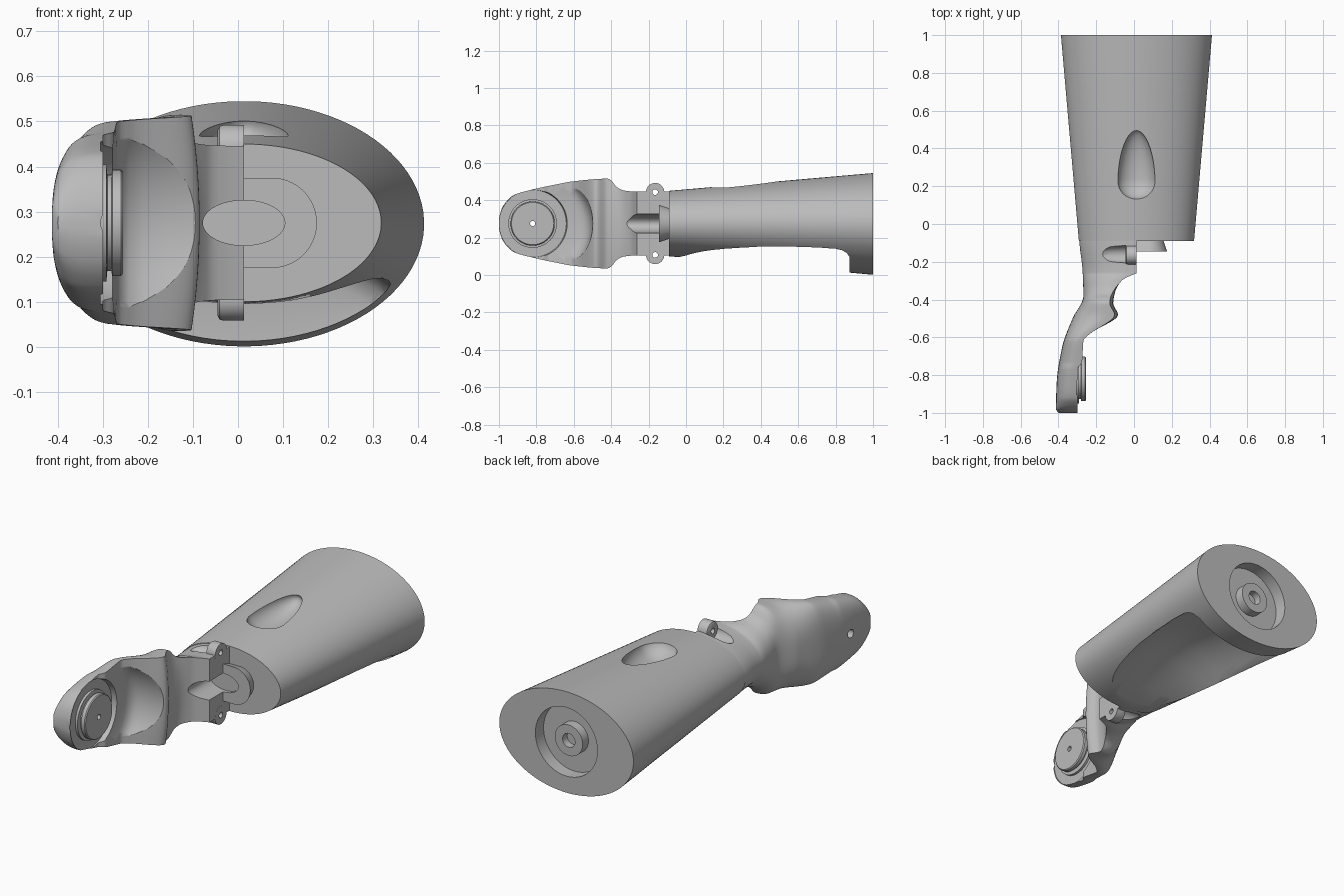
import bpy, bmesh, math
from mathutils import Vector

if "Cube" in bpy.data.objects:
    bpy.data.objects.remove(bpy.data.objects["Cube"])

MID_X, MID_Z, PIVOT_Y = 0.013, 0.275, -0.82

grey = bpy.data.materials.new("plain grey")
grey.use_nodes = True
grey.diffuse_color = (0.5, 0.5, 0.5, 1)
grey.node_tree.nodes["Principled BSDF"].inputs["Base Color"].default_value = (0.5, 0.5, 0.5, 1)


def finish(name, bm):
    bmesh.ops.recalc_face_normals(bm, faces=bm.faces)
    mesh = bpy.data.meshes.new(name)
    bm.to_mesh(mesh)
    bm.free()
    mesh.materials.append(grey)
    obj = bpy.data.objects.new(name, mesh)
    bpy.context.collection.objects.link(obj)
    return obj


def loft(name, rings):
    """Closed skin through rings with equal point counts."""
    bm = bmesh.new()
    rows = [[bm.verts.new(p) for p in ring] for ring in rings]
    count = len(rows[0])
    for a, b in zip(rows, rows[1:]):
        for i in range(count):
            j = (i + 1) % count
            bm.faces.new((a[i], a[j], b[j], b[i]))
    bm.faces.new(rows[0])
    bm.faces.new(rows[-1])
    return finish(name, bm)


def oval(y, rx, rz, cz=MID_Z, straight=0, count=96):
    """Ring across the y axis; straight > 0 makes it a stadium."""
    ring = []
    for i in range(count):
        t = math.tau * (i + 0.5) / count
        shift = math.copysign(straight, math.cos(t))
        ring.append(Vector((MID_X + shift + rx * math.cos(t), y, cz + rz * math.sin(t))))
    return ring


def turned_x(name, profile, cy, cz, count=64):
    """Turned solid around the x axis from (radius, x) pairs."""
    angles = [math.tau * i / count for i in range(count)]
    return loft(name, [[Vector((x, cy + r * math.cos(t), cz + r * math.sin(t))) for t in angles]
                       for r, x in profile])


def cut(target, cutter):
    cutter.hide_render = True
    mod = target.modifiers.new("cut", 'BOOLEAN')
    mod.operation, mod.solver, mod.object = 'DIFFERENCE', 'EXACT', cutter
    bpy.context.view_layer.objects.active = target
    bpy.ops.object.modifier_apply(modifier=mod.name)
    bpy.data.objects.remove(cutter)


def smooth_curve(points):
    """Monotone cubic through (y, value) points."""
    slopes = [(b[1] - a[1]) / (b[0] - a[0]) for a, b in zip(points, points[1:])]
    tangents = [slopes[0]]
    for a, b in zip(slopes, slopes[1:]):
        tangents.append(2 * a * b / (a + b) if a * b > 0 else 0)
    tangents.append(slopes[-1])

    def value(y):
        k = 0
        while k < len(points) - 2 and y > points[k + 1][0]:
            k += 1
        (y0, v0), (y1, v1) = points[k], points[k + 1]
        w = y1 - y0
        t = (y - y0) / w
        return ((1 + 2 * t) * (1 - t) ** 2 * v0 + t * (1 - t) ** 2 * w * tangents[k]
                + t * t * (3 - 2 * t) * v1 + t * t * (t - 1) * w * tangents[k + 1])
    return value


# Tapered oval shell
shell = loft("main_shell", [oval(-0.09, 0.305, 0.175), oval(1, 0.4, 0.272, 0.273)])

# Long hollowed relief on the underside, deepest along the middle
relief = [(-0.2, 0.06), (0, 0.104), (0.1, 0.118), (0.2, 0.13), (0.3, 0.14), (0.4, 0.147),
          (0.55, 0.15), (0.7, 0.145), (0.8, 0.137), (0.835, 0.124), (0.86, 0.1), (0.875, 0.06),
          (0.875, -0.2), (-0.2, -0.2)]
slices = []
for i in range(-24, 25):
    x = 0.025 * i
    ring = []
    for y, z in relief:
        half = 0.3 + 0.1 * (y - 0.5)
        rise = 0.12 * max(0, 1 - (x / half) ** 2) * min(max(y / 0.45, 0), 1)
        ring.append(Vector((MID_X + x, y, z + rise)))
    slices.append(ring)
cut(shell, loft("relief_cutter", slices))

# Egg-shaped dimple on top
bm = bmesh.new()
bmesh.ops.create_uvsphere(bm, u_segments=48, v_segments=32, radius=1)
for v in bm.verts:
    x, y, z = v.co
    v.co = (MID_X + 0.1 * x * (1 - 0.12 * y), 0.24 + y * (0.26 if y > 0 else 0.11), 0.485 + 0.08 * z)
cut(shell, finish("dimple_cutter", bm))

# Round socket in the back end with a bored boss
cut(shell, loft("socket_cutter", [oval(0.93, 0.185, 0.185), oval(1.1, 0.185, 0.185)]))
boss = loft("socket_boss", [oval(0.92, 0.083, 0.083), oval(0.98, 0.083, 0.083)])
cut(boss, loft("bore_cutter", [oval(0.94, 0.037, 0.037), oval(1.1, 0.037, 0.037)]))

# Half arm: inner side nearly flat, rounded outer side
outer = smooth_curve([(-1, -0.4), (-0.98, -0.413), (-0.85, -0.41), (-0.65, -0.38), (-0.5, -0.325),
                      (-0.38, -0.268), (-0.25, -0.272), (-0.08, -0.289), (0, -0.289)])
inner = smooth_curve([(-1, -0.3), (-0.77, -0.3), (-0.73, -0.275), (-0.62, -0.268), (-0.585, -0.238),
                      (-0.48, -0.085), (-0.42, -0.11), (-0.36, -0.1), (-0.3, -0.065),
                      (-0.27, -0.01), (-0.262, MID_X), (0, MID_X)])
height = smooth_curve([(-1, 0.03), (-0.985, 0.08), (-0.96, 0.119), (-0.92, 0.153), (-0.82, 0.182),
                       (-0.7, 0.208), (-0.6, 0.226), (-0.42, 0.24), (-0.4, 0.23), (-0.37, 0.195),
                       (-0.33, 0.176), (-0.27, 0.171), (0, 0.173)])
fullness = smooth_curve([(-1, 3.4), (-0.6, 3), (-0.4, 2.4), (-0.2, 2), (0, 2)])
bow = smooth_curve([(-1, 0), (-0.58, 0), (-0.48, 0.018), (-0.4, 0.018), (-0.3, 0), (0, 0)])
steps = 130
sections = []
for i in range(steps + 1):
    y = -1 + 0.97 * i / steps
    xo, xi, h, b, power = outer(y), inner(y), height(y), bow(y), 2 / fullness(y)
    ring = []
    for k in range(41):
        t = math.pi * (k / 40 - 0.5)
        c, s = max(math.cos(t), 0), math.sin(t)
        ring.append(Vector((xi - b - (xi - b - xo) * c ** power, y,
                            MID_Z + math.copysign(h * abs(s) ** power, s))))
    for k in range(1, 12):
        u = 1 - k / 6
        ring.append(Vector((xi - b * u * u, y, MID_Z + h * u)))
    sections.append(ring)
arm = loft("hinge_arm", sections)

# Pivot seat and the hollow around it
cut(arm, turned_x("hollow_cutter", [(0.18, -0.305), (0.185, -0.278), (0.25, -0.271), (0.28, -0.262),
                                    (0.298, -0.242), (0.309, -0.21), (0.317, -0.16), (0.322, -0.09),
                                    (0.323, 0.1)], PIVOT_Y, MID_Z, 96))

# Pivot disc on a narrow neck above a base ring
disc = turned_x("pivot_disc", [(0.13, -0.33), (0.13, -0.292), (0.107, -0.29), (0.107, -0.281),
                               (0.118, -0.279), (0.118, -0.26), (0.113, -0.255)], PIVOT_Y, MID_Z)
for part, radius in ((arm, 0.022), (disc, 0.014)):
    cut(part, turned_x("pivot_hole_cutter", [(radius, -0.6), (radius, 0)], PIVOT_Y, MID_Z, 32))

# Flared plug on the front face
plug = loft("flared_plug", [oval(-0.145, 0.1, 0.1, straight=0.062), oval(-0.07, 0.075, 0.075, straight=0.062)])

# Oval channel between the fork halves
for part in (arm, plug):
    cut(part, loft("channel_cutter", [oval(-0.36, 0.091, 0.05), oval(-0.125, 0.091, 0.05)]))

# Bolt lugs above and below, with side pockets and bolt holes
for name, side in (("upper_bolt_lug", 1), ("lower_bolt_lug", -1)):
    z = MID_Z + side * 0.168
    cut(arm, turned_x("pocket_cutter", [(0.015, -0.185), (0.032, -0.165), (0.042, -0.13), (0.046, -0.043)],
                      -0.16, z))
    lug = turned_x(name, [(0.038, -0.045), (0.046, -0.041), (0.049, -0.033), (0.049, MID_X + 0.0005)],
                   -0.165, z)
    for part in (arm, lug):
        cut(part, turned_x("bolt_hole_cutter", [(0.015, -0.1), (0.015, 0.1)], -0.165, z, 24))

# Smooth shading with crisp edges
bpy.ops.object.select_all(action='DESELECT')
for obj in bpy.context.collection.objects:
    if obj.type == 'MESH' and grey.name in obj.data.materials:
        obj.select_set(True)
        bpy.context.view_layer.objects.active = obj
bpy.ops.object.shade_smooth_by_angle(angle=math.radians(32))
